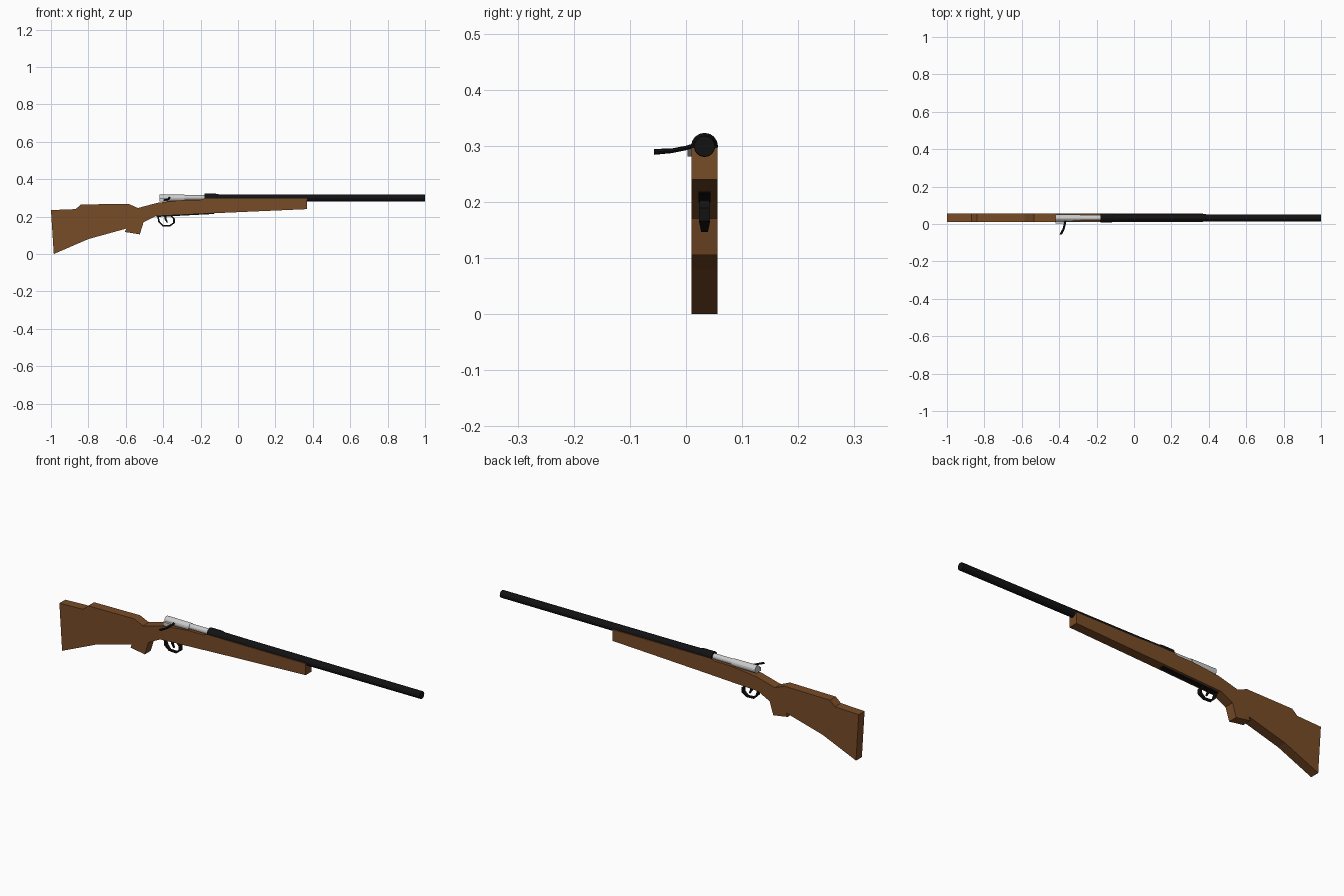
import bpy, bmesh, math
from mathutils import Vector

if "Cube" in bpy.data.objects:
    bpy.data.objects.remove(bpy.data.objects["Cube"])

CY = 0.033   # centre plane of the rifle body
CZ = 0.299   # bore axis height


def material(name, rgb):
    m = bpy.data.materials.new(name)
    m.diffuse_color = (*rgb, 1)
    m.use_nodes = True
    m.node_tree.nodes["Principled BSDF"].inputs["Base Color"].default_value = m.diffuse_color
    return m


wood = material("walnut", (0.19, 0.072, 0.02))
black = material("blued_steel", (0.006, 0.006, 0.007))


def finish(name, bm, mat=None):
    bmesh.ops.recalc_face_normals(bm, faces=bm.faces[:])
    me = bpy.data.meshes.new(name)
    bm.to_mesh(me)
    bm.free()
    ob = bpy.data.objects.new(name, me)
    bpy.context.collection.objects.link(ob)
    if mat:
        me.materials.append(mat)
    return ob


def prism(name, pts, half, mat=None, cy=CY):
    """Side profile (x, z) extruded across y."""
    bm = bmesh.new()
    f = bm.faces.new([bm.verts.new((x, cy - half, z)) for x, z in pts])
    ext = bmesh.ops.extrude_face_region(bm, geom=[f])["geom"]
    verts = [v for v in ext if isinstance(v, bmesh.types.BMVert)]
    bmesh.ops.translate(bm, vec=(0, 2 * half, 0), verts=verts)
    return finish(name, bm, mat)


def sweep(name, rings, mat=None, closed=False):
    """Skin a list of equal-length vertex rings."""
    bm = bmesh.new()
    vs = [[bm.verts.new(p) for p in r] for r in rings]
    n = len(vs[0])
    for i in range(len(vs) if closed else len(vs) - 1):
        a, b = vs[i], vs[(i + 1) % len(vs)]
        for j in range(n):
            k = (j + 1) % n
            bm.faces.new((a[j], a[k], b[k], b[j]))
    if not closed:
        bm.faces.new(vs[0])
        bm.faces.new(vs[-1])
    return finish(name, bm, mat)


def lathe(name, profile, mat=None, n=16, cz=CZ):
    """(x, radius) profile turned around the bore axis."""
    def ring(x, r):
        return [(x, CY + r * math.cos(2 * math.pi * i / n),
                 cz + r * math.sin(2 * math.pi * i / n)) for i in range(n)]
    return sweep(name, [ring(x, r) for x, r in profile], mat)


# Stock: butt, grip and fore-end in one profile
prism("stock", [
    (-1.0, 0.235), (-0.985, 0.0), (-0.80, 0.08), (-0.597, 0.136),
    (-0.605, 0.118), (-0.525, 0.105), (-0.505, 0.17), (-0.44, 0.203),
    (-0.13, 0.218), (0.37, 0.24), (0.37, 0.297), (-0.18, 0.297),
    (-0.20, 0.29), (-0.28, 0.29), (-0.35, 0.283), (-0.43, 0.274),
    (-0.535, 0.246), (-0.585, 0.268), (-0.84, 0.265), (-0.868, 0.24)],
    0.0235, wood)

# Barrel with receiver ring
lathe("barrel", [(-0.12, 0.0205), (0.02, 0.0195), (1.0, 0.0185)], black)
lathe("receiver_ring", [(-0.18, 0.024), (-0.12, 0.024), (-0.10, 0.0195)], black)

# Bright bolt: thick rear sleeve and thinner body
lathe("bolt_sleeve", [(-0.42, 0.019), (-0.285, 0.018)])
lathe("bolt_body", [(-0.29, 0.014), (-0.17, 0.014)], cz=CZ + 0.002)
prism("bolt_root", [(-0.42, 0.281), (-0.42, 0.299), (-0.375, 0.299), (-0.40, 0.281)],
      0.008, cy=0.011)

# Bolt handle: bent rod sweeping outward and back
path = [(-0.366, 0.02, 0.302), (-0.370, 0.0, 0.296),
        (-0.376, -0.025, 0.291), (-0.392, -0.057, 0.289)]
radii = [0.005, 0.005, 0.0052, 0.0065]
rings = []
for (x, y, z), r in zip(path, radii):
    rings.append([(x + r * 1.1 * math.cos(a), y, z + r * 0.8 * math.sin(a))
                  for a in (2 * math.pi * i / 8 for i in range(8))])
sweep("bolt_handle", rings, black)

# Floor plate under the action
prism("floor_plate", [(-0.435, 0.207), (-0.435, 0.198), (-0.34, 0.203),
                      (-0.13, 0.214), (-0.12, 0.223)], 0.011, black)

# Trigger guard: faceted loop, wider at its sides than at its base
loop = [(-0.428, 0.201, 0.008), (-0.422, 0.172, 0.010), (-0.402, 0.152, 0.006),
        (-0.366, 0.150, 0.006), (-0.342, 0.167, 0.010), (-0.342, 0.188, 0.010),
        (-0.358, 0.204, 0.008)]
centre = Vector((-0.384, 0, 0.180))
rings = []
for x, z, h in loop:
    p = Vector((x, 0, z))
    d = (p - centre).normalized() * 0.0045
    o, i = p + d, p - d
    rings.append([(o.x, CY - h, o.z), (o.x, CY + h, o.z),
                  (i.x, CY + h, i.z), (i.x, CY - h, i.z)])
sweep("trigger_guard", rings, black)

# Curved trigger
prism("trigger", [(-0.396, 0.206), (-0.392, 0.185), (-0.381, 0.168),
                  (-0.375, 0.170), (-0.382, 0.187), (-0.382, 0.206)], 0.004, black)
